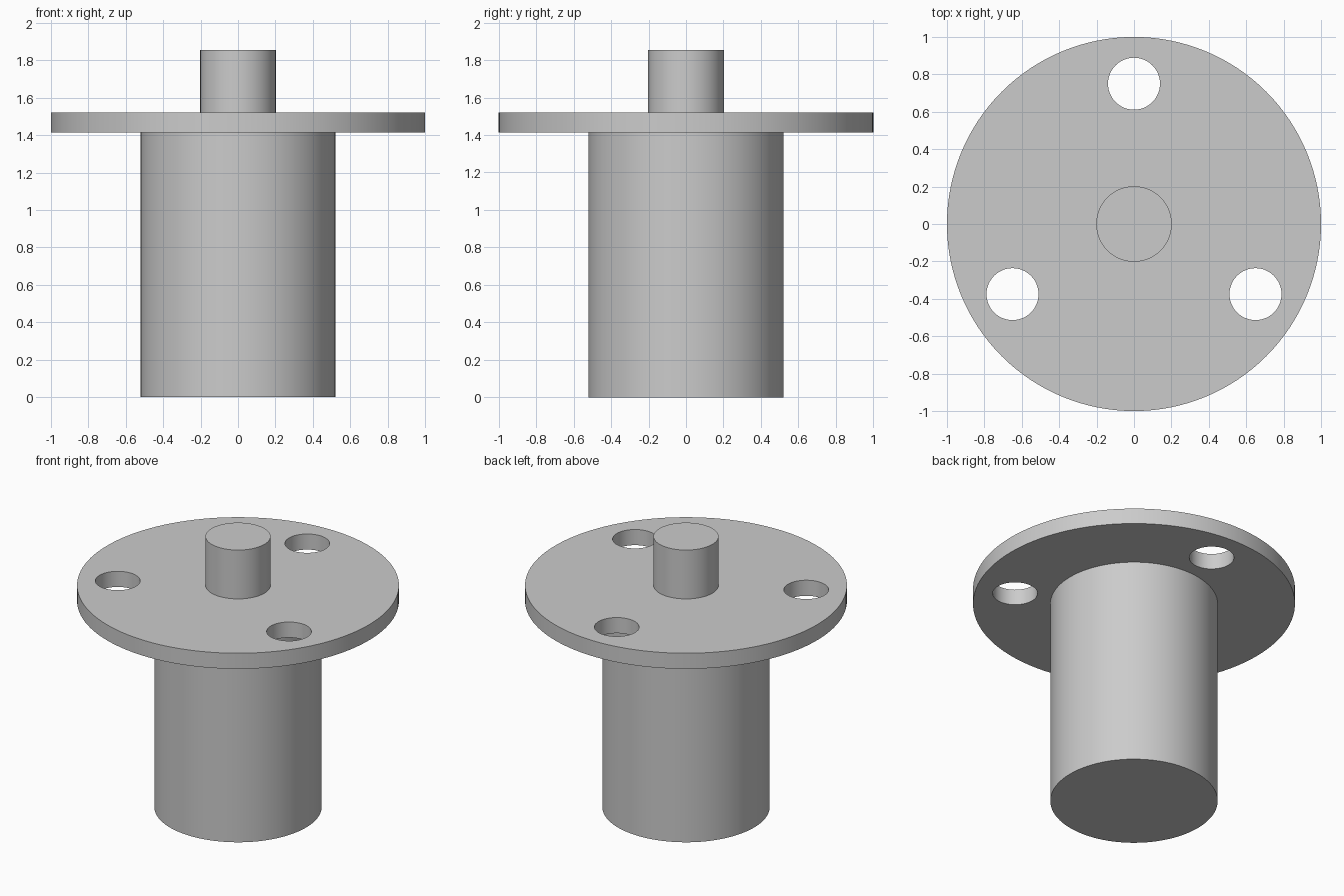
import bpy
import math

if "Cube" in bpy.data.objects:
    bpy.data.objects.remove(bpy.data.objects["Cube"])

grey = bpy.data.materials.new("plain grey")
grey.diffuse_color = (0.6, 0.6, 0.6, 1)
grey.use_nodes = True
grey.node_tree.nodes["Principled BSDF"].inputs["Base Color"].default_value = grey.diffuse_color


def cylinder(name, radius, z0, z1, sides, x=0, y=0):
    bpy.ops.mesh.primitive_cylinder_add(vertices=sides, radius=radius, depth=z1 - z0,
                                        location=(x, y, (z0 + z1) / 2))
    ob = bpy.context.object
    ob.name = name
    ob.data.materials.append(grey)
    return ob


def smooth(ob):
    bpy.ops.object.select_all(action='DESELECT')
    ob.select_set(True)
    bpy.context.view_layer.objects.active = ob
    bpy.ops.object.shade_smooth_by_angle(angle=math.radians(30))


# Main barrel and top stub, each sunk slightly into the flange
body = cylinder("body", 0.52, 0, 1.44, 96)
stub = cylinder("stub", 0.202, 1.49, 1.855, 64)

# Flange disc with three evenly spaced bolt holes
flange = cylinder("flange", 1.0, 1.413, 1.52, 128)
for i in range(3):
    a = math.radians(90 + 120 * i)
    cutter = cylinder("hole_cutter", 0.139, 1.3, 1.6, 48,
                      0.75 * math.cos(a), 0.75 * math.sin(a))
    cutter.hide_render = True
    bpy.context.view_layer.objects.active = flange
    cut = flange.modifiers.new("bolt hole", 'BOOLEAN')
    cut.operation = 'DIFFERENCE'
    cut.solver = 'EXACT'
    cut.object = cutter
    bpy.ops.object.modifier_apply(modifier=cut.name)
    bpy.data.objects.remove(cutter)

for part in (body, stub, flange):
    smooth(part)
